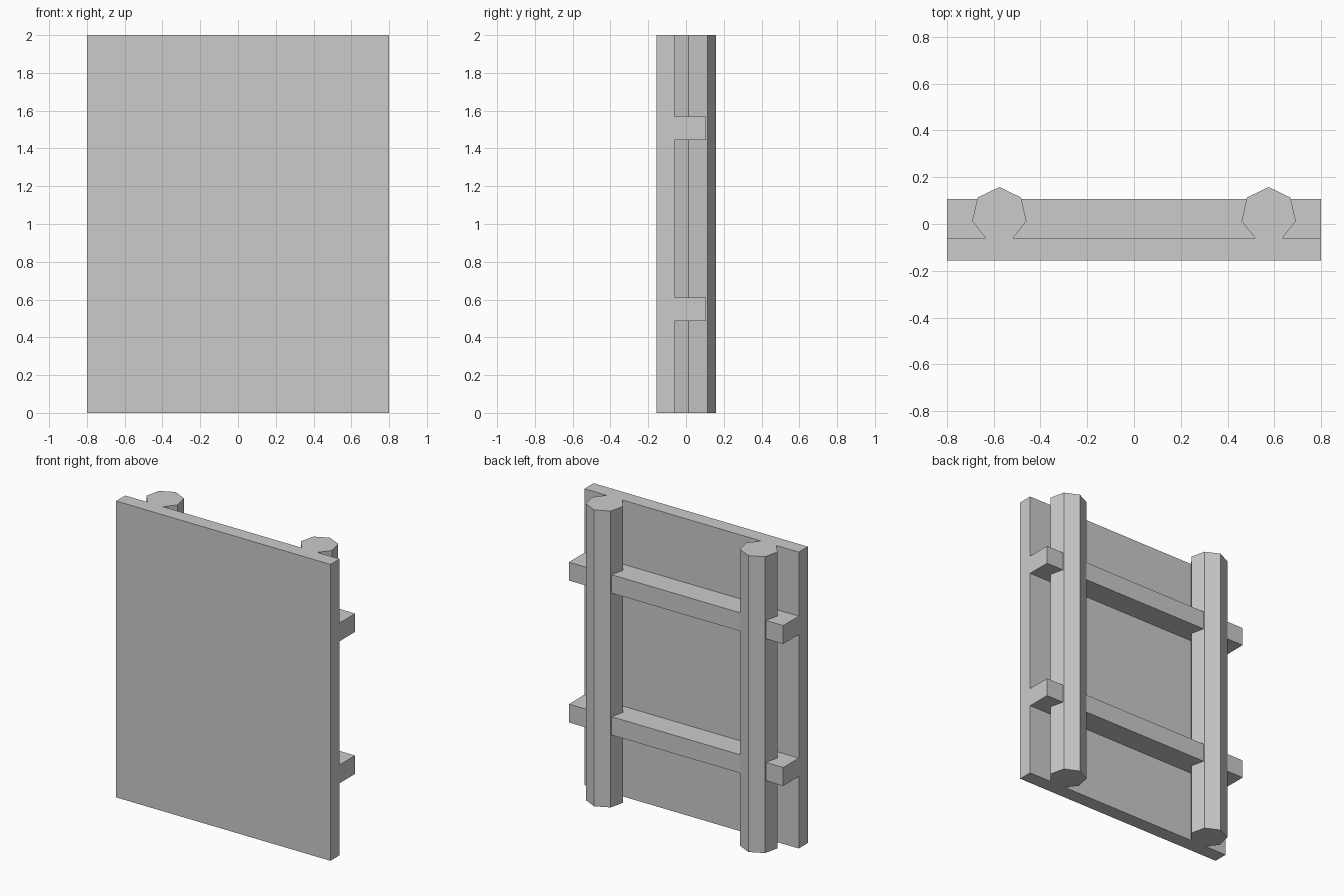
import bpy
import bmesh
from math import sin, cos, tau

if "Cube" in bpy.data.objects:
    bpy.data.objects.remove(bpy.data.objects["Cube"])


def prism(name, outline, z0, z1):
    """Extrude a counter-clockwise xy outline from z0 to z1."""
    bm = bmesh.new()
    base = bm.faces.new([bm.verts.new((x, y, z0)) for x, y in outline])
    top = bmesh.ops.extrude_face_region(bm, geom=[base], use_keep_orig=True)
    verts = [g for g in top["geom"] if isinstance(g, bmesh.types.BMVert)]
    bmesh.ops.translate(bm, vec=(0, 0, z1 - z0), verts=verts)
    bmesh.ops.recalc_face_normals(bm, faces=bm.faces)
    mesh = bpy.data.meshes.new(name)
    bm.to_mesh(mesh)
    bm.free()
    obj = bpy.data.objects.new(name, mesh)
    bpy.context.collection.objects.link(obj)
    return obj


def rect(y0, y1, half_width=0.8):
    return [(-half_width, y0), (half_width, y0), (half_width, y1), (-half_width, y1)]


BACK = -0.06  # rear face of the panel

# Flat front panel
prism("panel", rect(-0.157, BACK), 0, 2)

# Horizontal rails on the rear face
for label, z in (("lower", 0.548), ("upper", 1.506)):
    prism(label + "_rail", rect(BACK, 0.106), z - 0.062, z + 0.062)

# Seven-sided upright posts, point facing backwards, sunk slightly into the panel
R, CY = 0.119, 0.039
for label, x in (("left", -0.576), ("right", 0.576)):
    outline = [(x - R * sin(i * tau / 7), CY + R * cos(i * tau / 7)) for i in range(7)]
    prism(label + "_post", outline, 0, 2)
